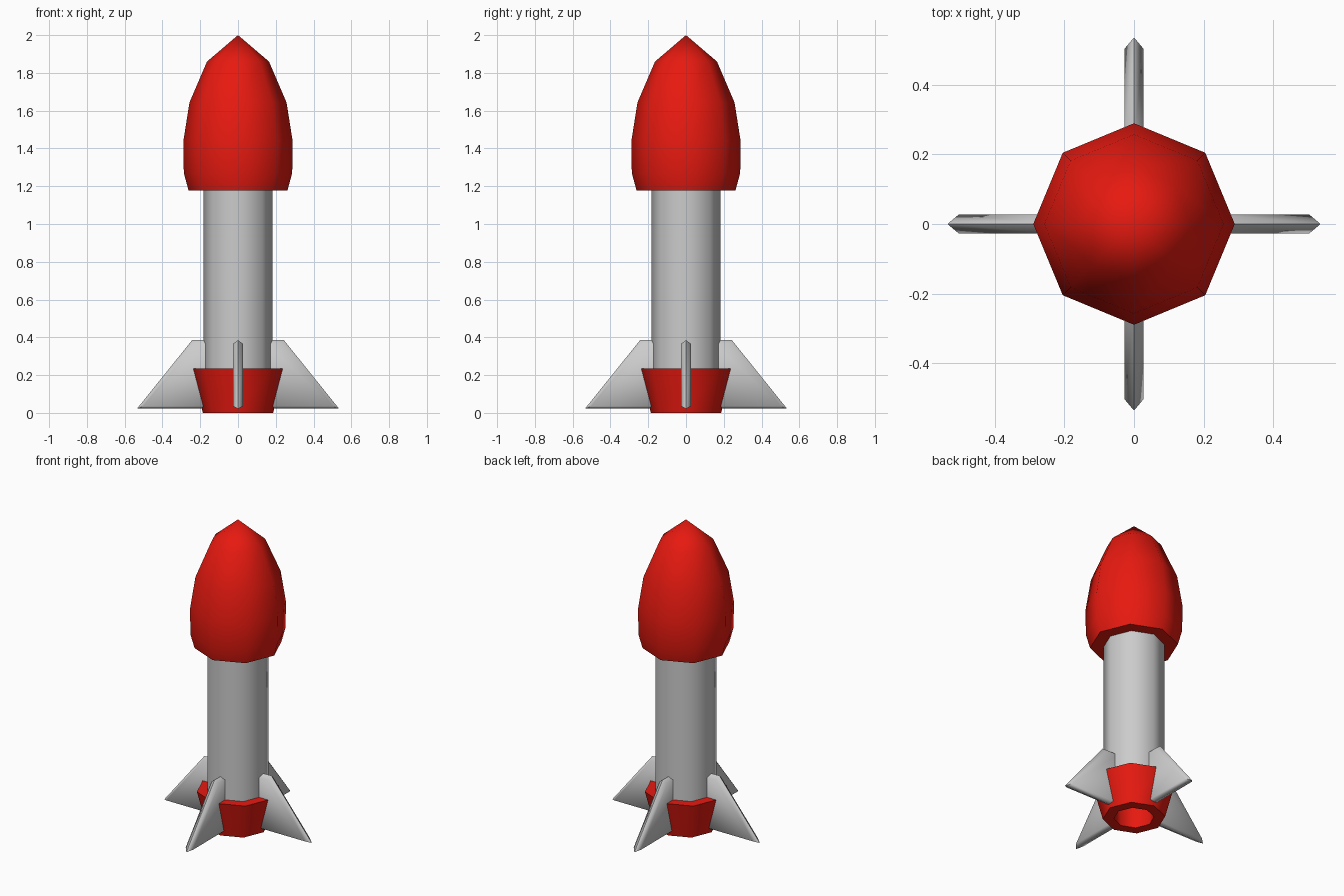
import bpy, bmesh
from math import cos, sin, pi, radians

if "Cube" in bpy.data.objects:
    bpy.data.objects.remove(bpy.data.objects["Cube"])

SIDES = 8
red = bpy.data.materials.new("red_paint")
red.diffuse_color = (0.8, 0.01, 0.005, 1)
red.use_nodes = True
red.node_tree.nodes["Principled BSDF"].inputs["Base Color"].default_value = red.diffuse_color


def finish(bm, name, angle, mat=None):
    bmesh.ops.remove_doubles(bm, verts=bm.verts[:], dist=1e-5)
    bmesh.ops.recalc_face_normals(bm, faces=bm.faces[:])
    mesh = bpy.data.meshes.new(name)
    bm.to_mesh(mesh)
    bm.free()
    for p in mesh.polygons:
        p.use_smooth = True
    mesh.set_sharp_from_angle(angle=radians(angle))
    if mat:
        mesh.materials.append(mat)
    ob = bpy.data.objects.new(name, mesh)
    bpy.context.collection.objects.link(ob)
    return ob


def lathe(name, profile, mat=None):
    """Revolve an (r, z) profile into an eight-sided form; r = 0 makes a point."""
    bm = bmesh.new()
    rings = []
    for r, z in profile:
        if r == 0:
            rings.append([bm.verts.new((0, 0, z))] * SIDES)
        else:
            rings.append([bm.verts.new((r * cos(2 * pi * i / SIDES),
                                        r * sin(2 * pi * i / SIDES), z))
                          for i in range(SIDES)])
    for a, b in zip(rings, rings[1:]):
        for i in range(SIDES):
            j = (i + 1) % SIDES
            bm.faces.new(list(dict.fromkeys((a[i], a[j], b[j], b[i]))))
    return finish(bm, name, 50, mat)


# Body tube
lathe("body", [(0, 0.2), (0.183, 0.2), (0.183, 1.22), (0, 1.22)])

# Bulbous nose cone with flat underside
lathe("nose_cone", [(0, 1.178), (0.262, 1.178), (0.287, 1.27), (0.289, 1.44),
                    (0.257, 1.643), (0.164, 1.86), (0, 2.0)], red)

# Flared engine collar, hollow from below
lathe("engine_collar", [(0, 0.2), (0.13, 0.2), (0.12, 0), (0.186, 0),
                        (0.248, 0.235), (0, 0.235)], red)

# Four swept fins: mid-plane outline with smaller side faces, giving bevelled edges
OUTER = [(0.15, 0.385), (0.243, 0.385), (0.535, 0.022), (0.15, 0.022)]
INNER = [(0.15, 0.365), (0.235, 0.365), (0.503, 0.035), (0.15, 0.035)]


def fin(name, turn):
    bm = bmesh.new()

    def ring(pts, y):
        return [bm.verts.new((x, y, z)) for x, z in pts]
    left, mid, right = ring(INNER, 0.027), ring(OUTER, 0), ring(INNER, -0.027)
    bm.faces.new(left)
    bm.faces.new(right)
    for a, b in ((left, mid), (mid, right)):
        for i in range(4):
            j = (i + 1) % 4
            bm.faces.new((a[i], a[j], b[j], b[i]))
    ob = finish(bm, name, 65)
    ob.rotation_euler.z = turn


for k, side in enumerate(("right", "back", "left", "front")):
    fin(side + "_fin", k * pi / 2)
